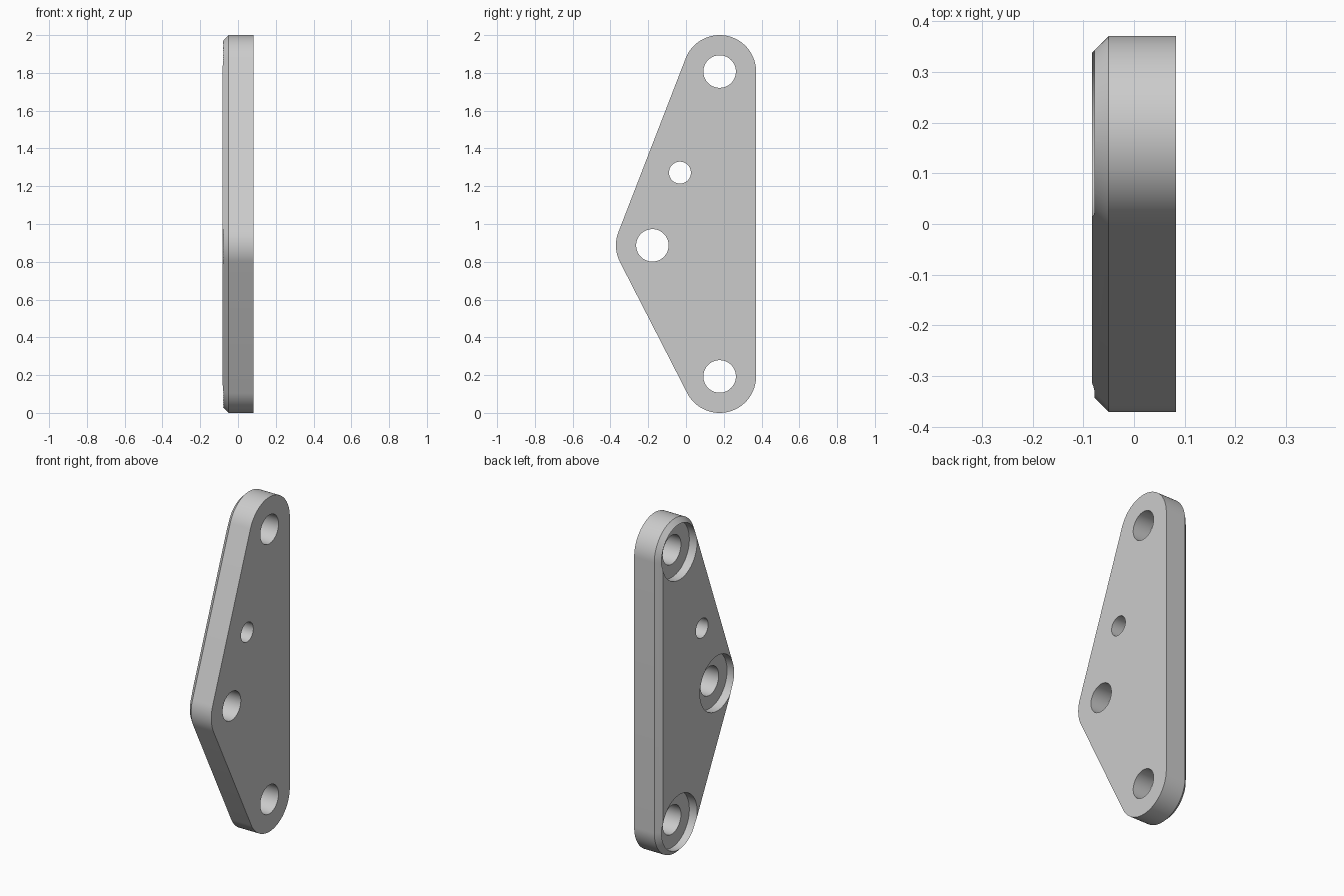
import bpy, bmesh
from math import atan2, cos, sin, pi, radians, ceil

cube = bpy.data.objects.get("Cube")
if cube:
    bpy.data.objects.remove(cube, do_unlink=True)

# Plate layout in the side plane: (y, z) of each rounded corner, counter-clockwise
CORNERS = [(0.178, 0.193), (0.178, 1.807), (-0.178, 0.887)]
CORNER_R = 0.193
BOLT_R, BORE_R, PIN_R = 0.086, 0.165, 0.058
PIN = (-0.032, 1.272)
HALF, CHAMFER, BORE_DEPTH = 0.083, 0.033, 0.052

metal = bpy.data.materials.new("plain_grey")
metal.use_nodes = True
grey = (0.6, 0.6, 0.6, 1)
metal.diffuse_color = grey
metal.node_tree.nodes["Principled BSDF"].inputs["Base Color"].default_value = grey


def outline(radius):
    """Rounded triangle: an arc at each corner, joined by tangent lines."""
    points = []
    for i, (y, z) in enumerate(CORNERS):
        py, pz = CORNERS[i - 1]
        ny, nz = CORNERS[(i + 1) % 3]
        start = atan2(z - pz, y - py) - pi / 2
        end = atan2(nz - z, ny - y) - pi / 2
        sweep = (end - start) % (2 * pi)
        steps = ceil(sweep / radians(4))
        for k in range(steps + 1):
            a = start + sweep * k / steps
            points.append((y + radius * cos(a), z + radius * sin(a)))
    return points


def circle(center, radius, count=72):
    return [(center[0] + radius * cos(2 * pi * k / count),
             center[1] + radius * sin(2 * pi * k / count)) for k in range(count)]


def loft(name, sections):
    """Closed solid through (x, points) sections with equal point counts."""
    bm = bmesh.new()
    rings = [[bm.verts.new((x, y, z)) for y, z in pts] for x, pts in sections]
    n = len(rings[0])
    for a, b in zip(rings, rings[1:]):
        for i in range(n):
            j = (i + 1) % n
            bm.faces.new((a[i], a[j], b[j], b[i]))
    bm.faces.new(rings[0])
    bm.faces.new(rings[-1])
    bmesh.ops.recalc_face_normals(bm, faces=bm.faces)
    mesh = bpy.data.meshes.new(name)
    bm.to_mesh(mesh)
    bm.free()
    mesh.materials.append(metal)
    obj = bpy.data.objects.new(name, mesh)
    bpy.context.collection.objects.link(obj)
    return obj


# Plate with one chamfered rim
plate = loft("mounting_plate", [
    (-HALF, outline(CORNER_R - CHAMFER)),
    (CHAMFER - HALF, outline(CORNER_R)),
    (HALF, outline(CORNER_R)),
])

# Bolt holes with counterbores on the chamfered side, and a plain pin hole
floor = BORE_DEPTH - HALF
cutters = [loft("pin_hole_cutter", [(-0.2, circle(PIN, PIN_R)), (0.2, circle(PIN, PIN_R))])]
for c in CORNERS:
    bore, bolt = circle(c, BORE_R), circle(c, BOLT_R)
    cutters.append(loft("bolt_hole_cutter", [
        (-0.2, bore), (floor, bore), (floor, bolt), (0.2, bolt)]))

for cutter in cutters:
    cutter.hide_render = True
    mod = plate.modifiers.new("hole", "BOOLEAN")
    mod.operation = "DIFFERENCE"
    mod.solver = "EXACT"
    mod.object = cutter

# Bake the cuts and drop the cutters
depsgraph = bpy.context.evaluated_depsgraph_get()
cut_mesh = bpy.data.meshes.new_from_object(plate.evaluated_get(depsgraph))
plate.modifiers.clear()
plate.data = cut_mesh
for cutter in cutters:
    bpy.data.objects.remove(cutter, do_unlink=True)

# Smooth arcs, crisp edges
bpy.ops.object.select_all(action="DESELECT")
plate.select_set(True)
bpy.context.view_layer.objects.active = plate
bpy.ops.object.shade_smooth_by_angle(angle=radians(30))
